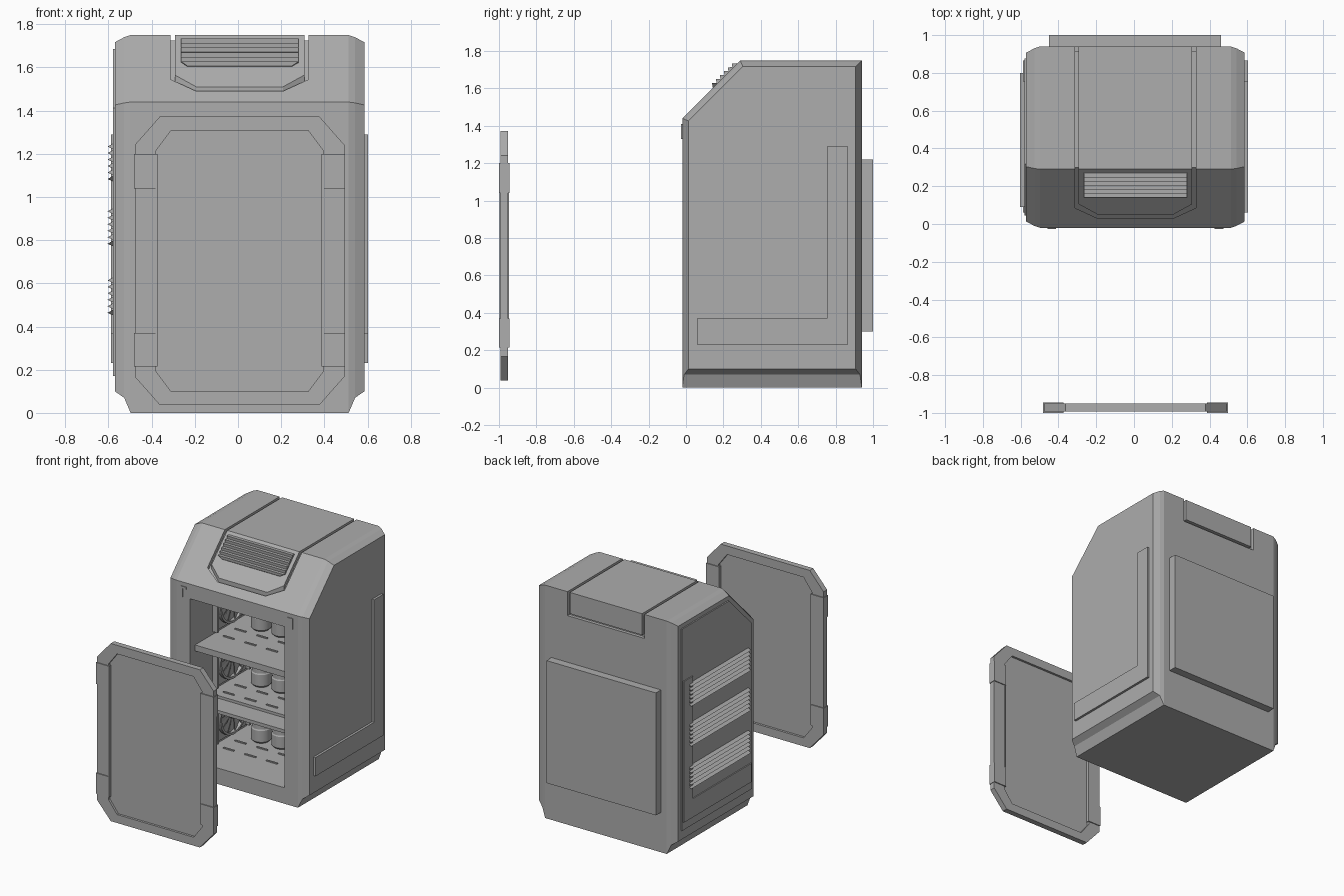
import bpy, bmesh, math
from mathutils import Matrix, Vector

cube = bpy.data.objects.get("Cube")
if cube:
    bpy.data.objects.remove(cube, do_unlink=True)

GREY = (0.418, 0.418, 0.418, 1)
mat = bpy.data.materials.new("mid grey")
mat.use_nodes = True
mat.diffuse_color = GREY
mat.node_tree.nodes["Principled BSDF"].inputs["Base Color"].default_value = GREY

CX = 0.0075                      # cabinet centre line
FRONT, BACK, TOP, KNEE = -0.02, 0.94, 1.75, 0.29
SLOPE = TOP - KNEE               # sloped face: z = y + SLOPE
TAN = math.tan(math.pi / 8)


def loft(name, *stacks):
    """Closed solids, each skinned through a stack of equal rings."""
    bm = bmesh.new()
    for rings in stacks:
        vs = [[bm.verts.new(p) for p in r] for r in rings]
        n = len(vs[0])
        for a, b in zip(vs, vs[1:]):
            for i in range(n):
                j = (i + 1) % n
                bm.faces.new((a[i], a[j], b[j], b[i]))
        bm.faces.new(vs[0])
        bm.faces.new(vs[-1])
    bmesh.ops.recalc_face_normals(bm, faces=bm.faces)
    me = bpy.data.meshes.new(name)
    bm.to_mesh(me)
    bm.free()
    me.materials.append(mat)
    ob = bpy.data.objects.new(name, me)
    bpy.context.collection.objects.link(ob)
    return ob


def ring(pts, axis, t):
    place = {"x": lambda u, v: (t, u, v), "y": lambda u, v: (u, t, v),
             "z": lambda u, v: (u, v, t)}[axis]
    return [place(u, v) for u, v in pts]


def prism(name, pts, axis, a, b):
    return loft(name, [ring(pts, axis, a), ring(pts, axis, b)])


def box(name, x0, x1, y0, y1, z0, z1):
    return prism(name, [(x0, y0), (x1, y0), (x1, y1), (x0, y1)], "z", z0, z1)


def circle(r, u=0, v=0, n=24):
    return [(u + r * math.cos(2 * math.pi * i / n),
             v + r * math.sin(2 * math.pi * i / n)) for i in range(n)]


def combine(ob, tool, op="DIFFERENCE"):
    """Apply a boolean and discard its tool."""
    tool.hide_render = True
    mod = ob.modifiers.new("cut", "BOOLEAN")
    mod.operation, mod.object, mod.solver = op, tool, "EXACT"
    deps = bpy.context.evaluated_depsgraph_get()
    me = bpy.data.meshes.new_from_object(ob.evaluated_get(deps))
    ob.modifiers.clear()
    ob.data = me
    bpy.data.objects.remove(tool, do_unlink=True)


def smooth(ob):
    bpy.ops.object.select_all(action="DESELECT")
    ob.select_set(True)
    bpy.context.view_layer.objects.active = ob
    bpy.ops.object.shade_smooth_by_angle(angle=math.radians(30))


# Cabinet shell: side profile lofted across x, with stepped edge bevels
def side_profile(i, bottom):
    return [(FRONT + i, bottom), (FRONT + i, FRONT + SLOPE - TAN * i),
            (KNEE + TAN * i, TOP - i), (BACK - i, TOP - i), (BACK - i, bottom)]


steps = [(0.578, 0.033, 0.1), (0.535, 0.01, 0.07), (0.505, 0, 0)]
rings = [ring(side_profile(i, b), "x", CX - w) for w, i, b in steps]
rings += [ring(side_profile(i, b), "x", CX + w) for w, i, b in reversed(steps)]
body = loft("cabinet_body", rings)

# Interior cavity
IN_L, IN_R, FLOOR, DEEP = -0.385, 0.4, 0.12, 0.85
combine(body, box("cavity_cutter", IN_L, IN_R, -0.2, DEEP, FLOOR, 1.33))


# Top cap wrapping from the slope over the top and down the back
def cap_piece(name, grow, deep, gap):
    w, low = 0.32 - gap, 1.57 + gap
    plan = [(CX - w, 1.2), (CX - w, 0.085 + gap), (CX - 0.2, 0.03 + gap),
            (CX + 0.2, 0.03 + gap), (CX + w, 0.085 + gap), (CX + w, 1.2)]
    band = []
    for off in (grow, -deep):
        path = [(BACK + off, low), (BACK + off, TOP + off),
                (KNEE - TAN * off, TOP + off),
                (-0.15, SLOPE - 0.15 + math.sqrt(2) * off)]
        band += path if off == grow else path[::-1]
    ob = prism(name, band, "x", -0.5, 0.5)
    combine(ob, prism("plan_cutter", plan, "z", 1.25, 2), "INTERSECT")
    return ob


combine(body, cap_piece("recess_cutter", 0.05, 0.025, 0))
cap_piece("top_cap", 0, 0.035, 0.02)


# Louvred vents: sawtooth slats, the lowest one tapered
def vent(name, origin, right, up, length, height, teeth, depth):
    up, right = Vector(up).normalized(), Vector(right)
    frame = Matrix((right, up, right.cross(up))).transposed()
    pitch = height / teeth
    stacks = []
    for k in range(teeth):
        v = -height / 2 + k * pitch
        low, high = length / 2 - (pitch if k == 0 else 0), length / 2
        sect = [(v, -0.01), (v, 0.004), (v + pitch * 0.45, depth),
                (v + pitch, 0.004), (v + pitch, -0.01)]
        ends = []
        for s in (-1, 1):
            ends.append([Vector(origin) + frame @ Vector(
                (s * (low if p[0] < v + pitch * 0.4 else high), *p)) for p in sect])
        stacks.append(ends)
    return loft(name, *stacks)


vent("slope_vent", (CX, 0.208, 0.208 + SLOPE), (1, 0, 0), (0, 1, 1),
     0.545, 0.18, 6, 0.02)
for z in (0.54, 0.86, 1.16):
    vent("side_vent", (CX - 0.578, 0.445, z), (0, -1, 0), (0, 0, 1),
         0.71, 0.18, 6, 0.034)

# Side panels and back hatch
ell = [(0.06, 0.23), (0.865, 0.23), (0.865, 1.29), (0.755, 1.29),
       (0.755, 0.37), (0.06, 0.37)]
prism("left_side_panel", ell, "x", CX + 0.57, 0.603)
prism("right_side_panel", ell, "x", CX - 0.57, -0.588)
prism("right_side_plate", side_profile(0.065, 0.17), "x", CX - 0.57, -0.58)
box("back_hatch", -0.45, 0.46, 0.92, 1.0, 0.3, 1.22)

# Corner brackets on the front frame
for s in (-1, 1):
    pts = [(CX + s * u, v) for u, v in
           [(0.42, 1.41), (0.465, 1.41), (0.465, 1.33), (0.45, 1.33),
            (0.45, 1.395), (0.42, 1.395)]]
    prism("corner_bracket", pts, "y", -0.026, -0.015)


# Detached door: octagonal frame around a recessed panel
def octagon(hw, z0, z1, cu, cv):
    return [(CX + s * u, v) for s, u, v in
            [(-1, hw - cu, z0), (1, hw - cu, z0), (1, hw, z0 + cv), (1, hw, z1 - cv),
             (1, hw - cu, z1), (-1, hw - cu, z1), (-1, hw, z1 - cv), (-1, hw, z0 + cv)]]


outer = octagon(0.485, 0.037, 1.372, 0.115, 0.13)
inner = octagon(0.388, 0.1, 1.307, 0.07, 0.093)
loft("door", [ring(p, "y", y) for p, y in
              [(inner, -0.976), (inner, -0.993), (outer, -0.993),
               (outer, -0.951), (inner, -0.951), (inner, -0.968)]])
for s in (-1, 1):
    for z0, z1 in ((0.215, 0.37), (1.04, 1.2)):
        xs = sorted((CX + s * 0.38, CX + s * 0.489))
        box("door_clip", *xs, -1.0, -0.944, z0, z1)
    xs = sorted((CX + s * 0.38, CX + s * 0.39))
    box("door_inner_strip", *xs, -0.997, -0.947, 0.215, 1.2)

# Shelves, fans, cans for each compartment
for level in range(3):
    base = FLOOR + 0.42 * level
    if level:
        lip = 0.04 if level == 2 else 0.2
        box("shelf", IN_L, IN_R, lip, DEEP, base - 0.03, base)
        box("shelf_ledge", IN_L, IN_R, 0.04, 0.24, base - 0.045, base - 0.02)
    for y in (0.26, 0.4, 0.68):
        for k in range(4):
            x = CX - 0.27 + 0.18 * k
            box("shelf_rib", x - 0.045, x + 0.045, y, y + 0.012, base, base + 0.008)

    # Fan in a square frame on the right-hand wall
    fy, fz = 0.45, base + 0.19
    box("fan_plate", IN_L - 0.01, IN_L + 0.012, fy - 0.2, fy + 0.2, fz - 0.17, fz + 0.17)
    for s in (-1, 1):
        box("fan_frame_post", IN_L, IN_L + 0.04, fy + s * 0.19 - 0.01, fy + s * 0.19 + 0.01,
            fz - 0.17, fz + 0.17)
    big, small = circle(0.165, fy, fz), circle(0.148, fy, fz)
    smooth(loft("fan_ring", [ring(p, "x", IN_L + t) for p, t in
                             [(small, 0.014), (small, 0.04), (big, 0.04), (big, 0.005)]]))
    smooth(prism("fan_hub", circle(0.045, fy, fz), "x", IN_L, IN_L + 0.04))
    blades = []
    for k in range(11):
        turn = Matrix.Rotation(2 * math.pi * k / 11, 3, "X")
        centre = Vector((IN_L + 0.024, fy, fz))
        blades.append([[centre + turn @ Vector((x, y, r)) for x, y in
                        [(-0.01, -w), (-0.006, -w), (0.012, w), (0.008, w)]]
                       for r, w in ((0.04, 0.012), (0.145, 0.03))])
    loft("fan_blades", *blades)

    # Cans with necks and rims
    for x in (-0.17, 0.0, 0.17):
        outline = [(0.055, 0), (0.07, 0.015), (0.07, 0.1), (0.065, 0.108),
                   (0.065, 0.18), (0.07, 0.188), (0.07, 0.25), (0.055, 0.275),
                   (0.058, 0.285), (0.052, 0.285), (0.05, 0.278)]
        smooth(loft("can", [ring(circle(r, x, 0.52), "z", base + h) for r, h in outline]))
